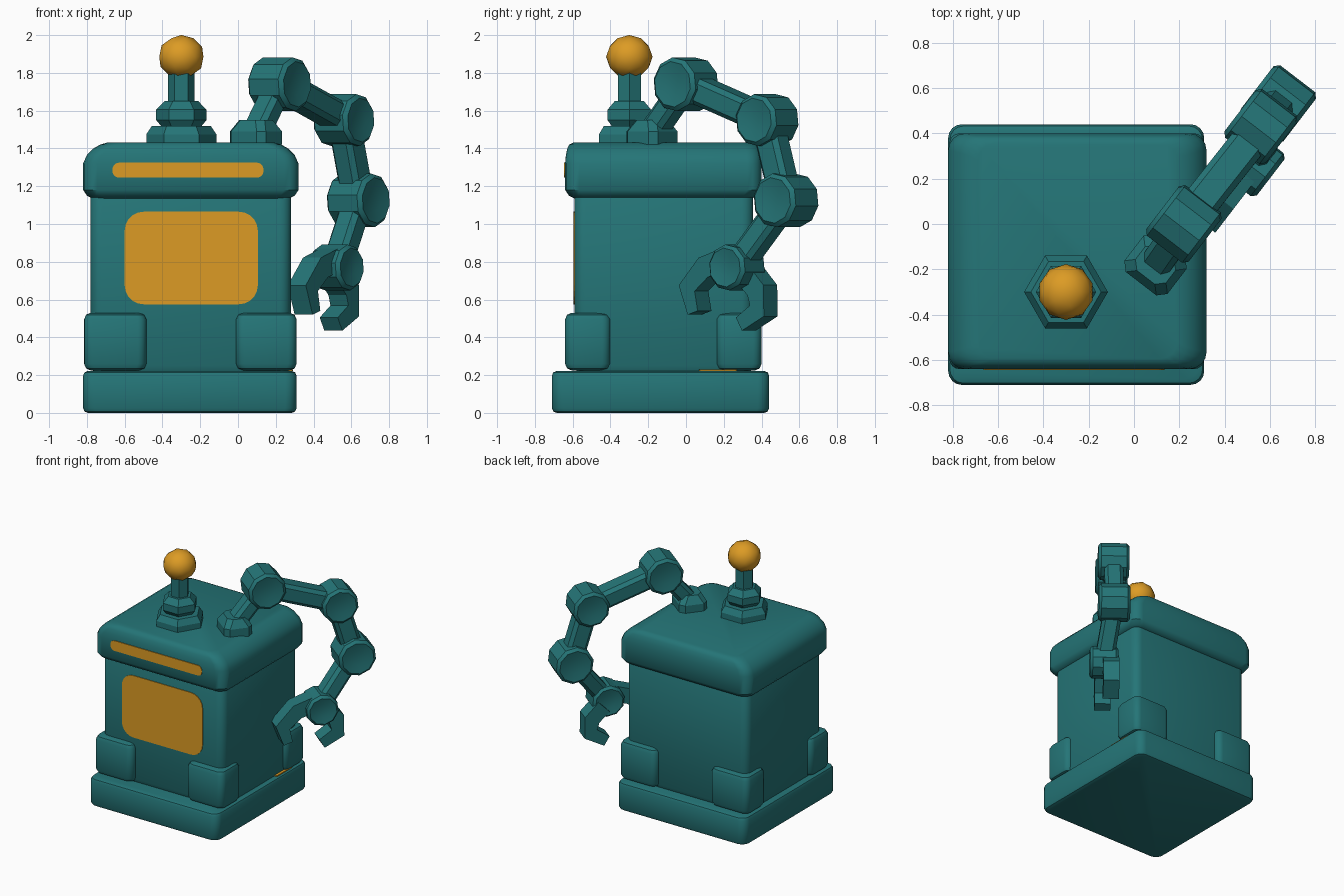
import bpy, bmesh, math
from mathutils import Vector, Matrix

if "Cube" in bpy.data.objects:
    bpy.data.objects.remove(bpy.data.objects["Cube"])


def material(name, col):
    m = bpy.data.materials.new(name)
    m.diffuse_color = (*col, 1)
    m.use_nodes = True
    m.node_tree.nodes["Principled BSDF"].inputs["Base Color"].default_value = m.diffuse_color
    return m


TEAL = material("teal paint", (0.018, 0.178, 0.185))
AMBER = material("amber light", (0.72, 0.33, 0.018))


def finish(name, bm, mat, angle=35):
    bmesh.ops.recalc_face_normals(bm, faces=bm.faces)
    me = bpy.data.meshes.new(name)
    bm.to_mesh(me)
    bm.free()
    ob = bpy.data.objects.new(name, me)
    bpy.context.collection.objects.link(ob)
    me.materials.append(mat)
    bpy.ops.object.select_all(action='DESELECT')
    ob.select_set(True)
    bpy.context.view_layer.objects.active = ob
    if angle:
        bpy.ops.object.shade_smooth_by_angle(angle=math.radians(angle))
    return ob


def loft(name, rings, mat=TEAL, matrix=Matrix(), angle=35):
    """Skin a stack of equal-sized point rings and cap both ends."""
    bm = bmesh.new()
    vs = [[bm.verts.new(matrix @ Vector(p)) for p in r] for r in rings]
    n = len(vs[0])
    for a, b in zip(vs, vs[1:]):
        for i in range(n):
            j = (i + 1) % n
            bm.faces.new((a[i], a[j], b[j], b[i]))
    bm.faces.new(vs[0][::-1])
    bm.faces.new(vs[-1])
    return finish(name, bm, mat, angle)


def rrect(x0, x1, y0, y1, z, r, seg=4):
    """Rounded rectangle ring at height z."""
    pts = []
    corners = [(x1 - r, y1 - r), (x0 + r, y1 - r), (x0 + r, y0 + r), (x1 - r, y0 + r)]
    for k, (cx, cy) in enumerate(corners):
        for i in range(seg + 1):
            a = math.pi / 2 * (k + i / seg)
            pts.append((cx + r * math.cos(a), cy + r * math.sin(a), z))
    return pts


def ngon(r, z, n, turn=0):
    return [(r * math.cos(turn + math.tau * i / n), r * math.sin(turn + math.tau * i / n), z)
            for i in range(n)]


def rounded_block(name, x0, x1, y0, y1, steps, r):
    """steps: (z, inset in x, inset in y)"""
    return loft(name, [rrect(x0 + ix, x1 - ix, y0 + iy, y1 - iy, z, r) for z, ix, iy in steps])


def soft(z0, z1, b):
    k = b * 0.3
    return [(z0, b, b), (z0 + k, k, k), (z0 + b, 0, 0), (z1 - b, 0, 0), (z1 - k, k, k), (z1, b, b)]


# plinth, body and lid
rounded_block("plinth", -0.82, 0.31, -0.71, 0.44, soft(0, 0.222, 0.025), 0.06)
rounded_block("body", -0.78, 0.28, -0.59, 0.355, soft(0.2, 1.2, 0.05), 0.06)
rounded_block("lid", -0.82, 0.32, -0.64, 0.40,
              [(1.135, 0.05, 0.05), (1.15, 0.02, 0.02), (1.18, 0, 0), (1.32, 0, 0),
               (1.365, 0.02, 0.004), (1.40, 0.055, 0.012), (1.42, 0.09, 0.022), (1.432, 0.13, 0.045)], 0.075)

# corner feet
for side, x0, x1 in (("left", -0.815, -0.485), ("right", -0.01, 0.31)):
    for end, y0, y1 in (("front", -0.64, -0.40), ("back", 0.16, 0.40)):
        rounded_block(f"{end}_{side}_foot", x0, x1, y0, y1, soft(0.225, 0.53, 0.035), 0.045)


# amber panels on the front, drawn as thin plates
def front_plate(name, x0, x1, z0, z1, y, r):
    turn = Matrix.Translation((0, y, 0)) @ Matrix.Rotation(math.pi / 2, 4, 'X')
    loft(name, [rrect(x0, x1, z0, z1, d, r, 5) for d in (-0.003, 0.005)], AMBER, turn, 0)


front_plate("screen", -0.60, 0.105, 0.575, 1.065, -0.59, 0.10)
front_plate("light_strip", -0.665, 0.135, 1.245, 1.325, -0.64, 0.036)
loft("side_light", [rrect(0.26, 0.29, 0.07, 0.27, z, 0.01, 2) for z in (0.221, 0.229)], AMBER, angle=0)

# beacon
spot = Matrix.Translation((-0.3, -0.3, 0))
loft("beacon_base", [ngon(r, z, 6) for r, z in ((0.185, 1.42), (0.185, 1.475), (0.155, 1.52))],
     matrix=spot, angle=25)
loft("beacon_collar", [ngon(r, z, 6) for r, z in
                       ((0.10, 1.51), (0.133, 1.55), (0.133, 1.605), (0.09, 1.65))], matrix=spot, angle=25)
loft("beacon_stem", [ngon(0.07, z, 6) for z in (1.6, 1.82)], matrix=spot, angle=25)
bm = bmesh.new()
bmesh.ops.create_icosphere(bm, subdivisions=2, radius=0.123,
                           matrix=Matrix.Translation((-0.3, -0.3, 1.885)) @ Matrix.Diagonal((1, 1, 0.94, 1)))
finish("beacon_ball", bm, AMBER, 25)

# arm frame: D runs along the arm, N is the hinge axis
ang = math.radians(52.5)
D = Vector((math.cos(ang), math.sin(ang), 0))
N = Vector((math.sin(ang), -math.cos(ang), 0))
UP = Vector((0, 0, 1))


def frame(origin, x, y, z):
    m = Matrix((x, y, z)).transposed().to_4x4()
    m.translation = origin
    return m


def joint(name, c, r, h):
    prof = [(-h + 0.012, r * 0.4), (-h, r * 0.85), (-h + 0.02, r),
            (h - 0.02, r), (h, r * 0.85), (h - 0.012, r * 0.4)]
    loft(name, [ngon(q, z, 10, 0.2) for z, q in prof], matrix=frame(c, D, -UP, N), angle=30)


def link(name, p, q, w, t):
    z = (q - p).normalized()
    y = z.cross(N).normalized()
    x = y.cross(z)
    loft(name, [rrect(-w, w, -t, t, d, 0.025, 1) for d in (0, (q - p).length)],
         matrix=frame(p, x, y, z), angle=25)


# arm mount
mount = Vector((0.095, -0.18, 0))
loft("arm_mount", [rrect(-a, a, -b, b, z, 0.035, 1) for a, b, z in
                   ((0.12, 0.105, 1.42), (0.12, 0.105, 1.49), (0.085, 0.07, 1.55))],
     matrix=frame(mount, N, D, UP), angle=20)

# joints and links
shoulder = Vector((0.22, 0.0, 1.74))
elbow = Vector((0.56, 0.43, 1.55))
forearm = Vector((0.637, 0.53, 1.125))
wrist = Vector((0.52, 0.27, 0.77))
joint("shoulder_joint", shoulder, 0.143, 0.118)
joint("elbow_joint", elbow, 0.138, 0.115)
joint("forearm_joint", forearm, 0.143, 0.118)
joint("wrist_joint", wrist, 0.122, 0.105)
link("shoulder_link", mount + UP * 1.48, shoulder, 0.07, 0.06)
link("upper_link", shoulder, elbow, 0.08, 0.07)
link("middle_link", elbow, forearm, 0.07, 0.075)
link("lower_link", forearm, wrist, 0.07, 0.065)


# claw fingers: a flat path with mitred thickness
def finger(name, path, shift, w=0.06):
    pts = [Vector((s, z)) for s, z, _ in path]
    rings = []
    for i, p in enumerate(pts):
        t = (pts[min(i + 1, len(pts) - 1)] - pts[max(i - 1, 0)]).normalized()
        o = Vector((-t.y, t.x)) * path[i][2]
        rings.append([(a.x, a.y, h) for a, h in
                      ((p + o, -w), (p + o, w), (p - o, w), (p - o, -w))])
    loft(name, rings, matrix=frame(Vector((wrist.x, wrist.y, 0)) + N * shift, D, UP, N), angle=20)


finger("outer_finger", [(-0.02, 0.82, 0.06), (-0.18, 0.77, 0.06), (-0.29, 0.66, 0.055), (-0.25, 0.53, 0.035)], 0)
finger("inner_finger", [(0.04, 0.74, 0.06), (0.13, 0.65, 0.06), (0.14, 0.54, 0.055), (0.02, 0.47, 0.04)], -0.05)
